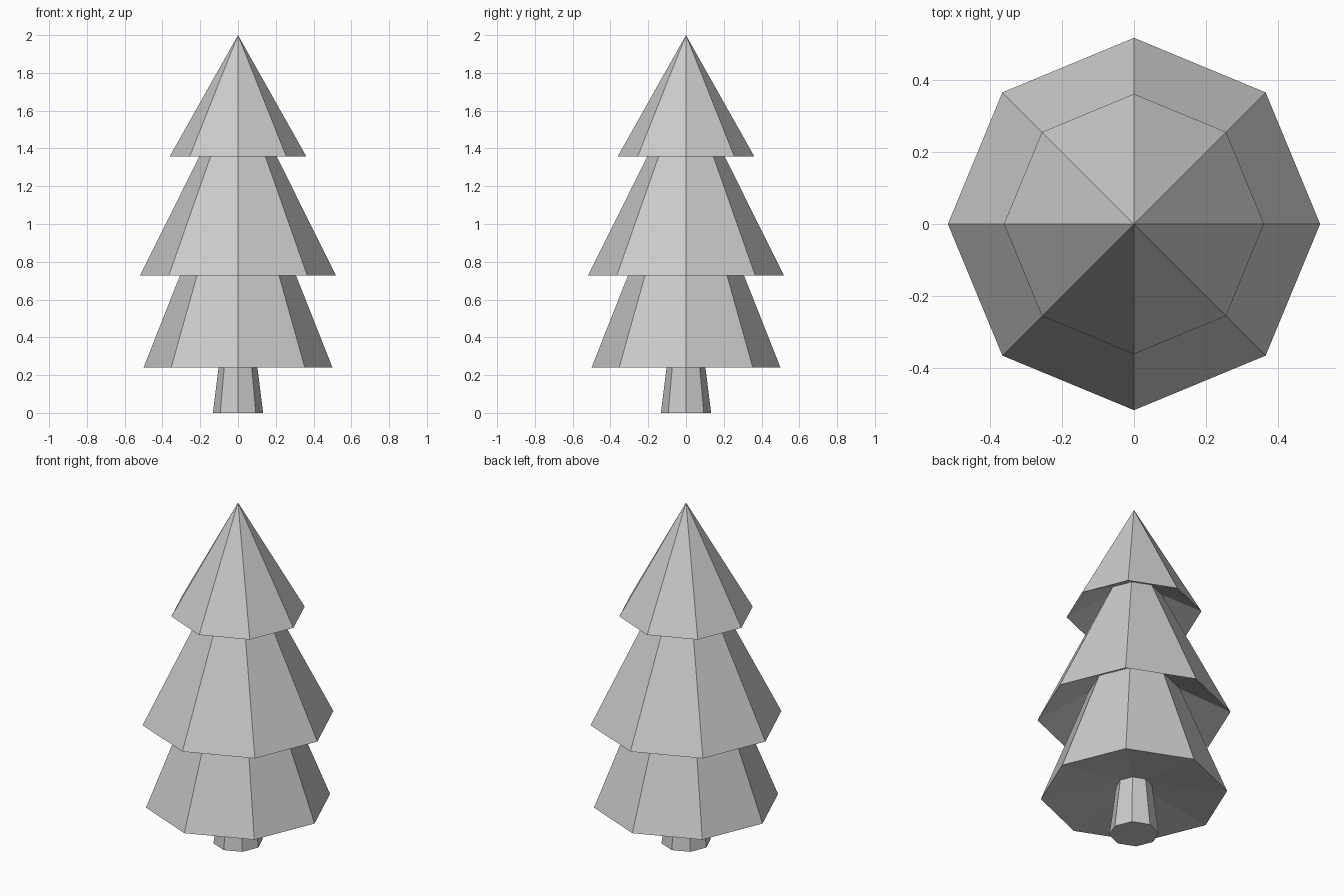
import bpy
import bmesh
from math import cos, sin, tau

if "Cube" in bpy.data.objects:
    bpy.data.objects.remove(bpy.data.objects["Cube"])

SIDES = 8


def lathe(name, profile):
    """Spin a bottom-to-top (radius, z) profile into flat facets; radius 0 is a point."""
    bm = bmesh.new()
    rings = []
    for r, z in profile:
        n = SIDES if r > 0 else 1
        rings.append([bm.verts.new((r * cos(tau * i / SIDES), r * sin(tau * i / SIDES), z))
                      for i in range(n)])
    for a, b in zip(rings, rings[1:]):
        for i in range(SIDES):
            j = (i + 1) % SIDES
            if len(b) == 1:
                bm.faces.new((a[i], a[j], b[0]))
            else:
                bm.faces.new((a[i], a[j], b[j], b[i]))
    mesh = bpy.data.meshes.new(name)
    # Flat cap only where the part stands on the ground
    if profile[0][1] == 0:
        bm.faces.new(rings[0][::-1])
    bm.to_mesh(mesh)
    bm.free()
    obj = bpy.data.objects.new(name, mesh)
    bpy.context.collection.objects.link(obj)
    return obj


# Rings where each part meets the hollow underside of the one above
trunk_top = (0.096, 0.297)
lower_top = (0.245, 0.885)
middle_top = (0.149, 1.47)

# Tapered trunk
lathe("trunk", [(0.133, 0), trunk_top])

# Branch tiers: inner underside, rim, then sloping outside
lathe("lower_branches", [trunk_top, (0.5, 0.24), lower_top])
lathe("middle_branches", [lower_top, (0.518, 0.728), middle_top])
lathe("top_branches", [middle_top, (0.362, 1.357), (0, 2.0)])
